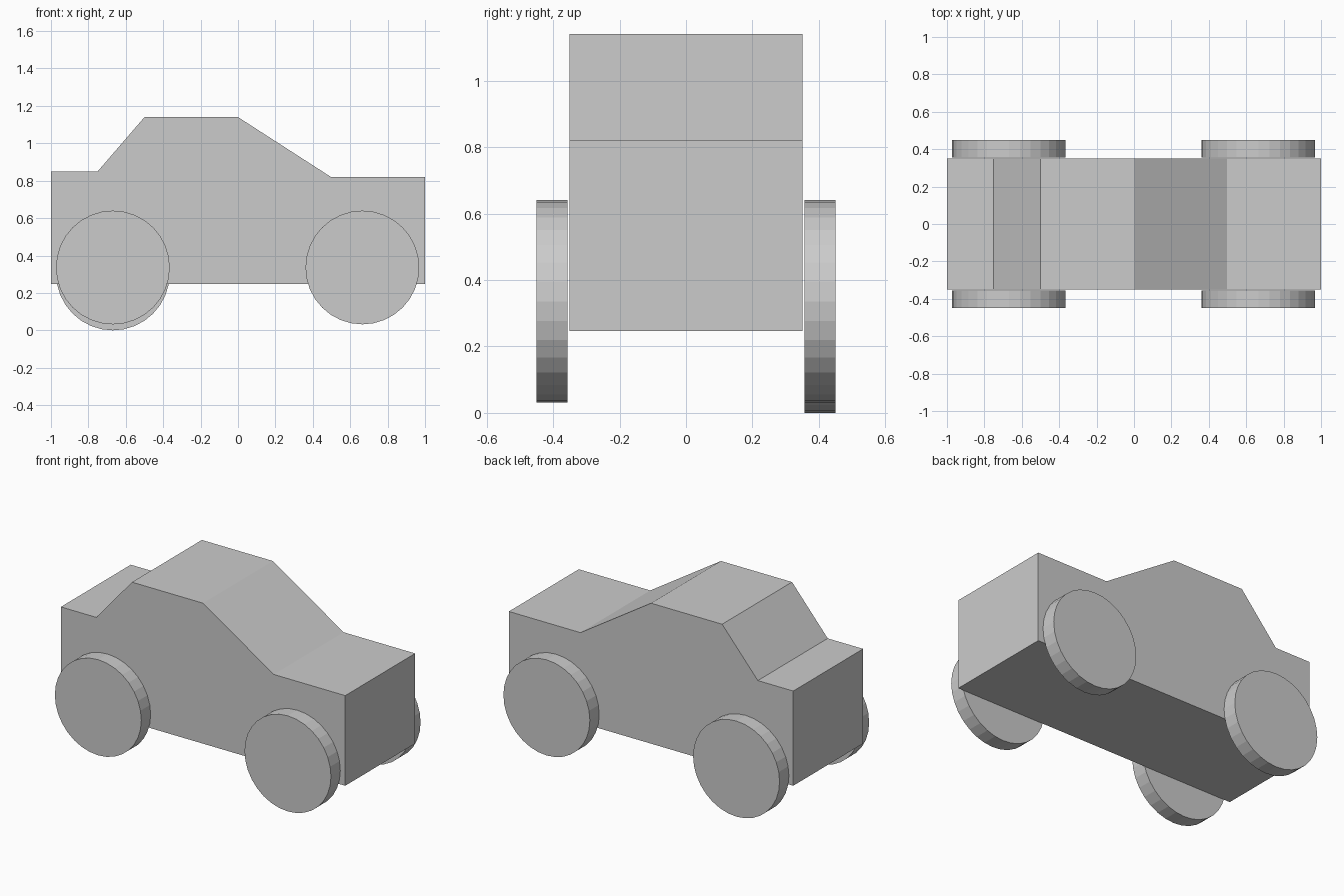
import bpy, bmesh
from math import pi

if "Cube" in bpy.data.objects:
    bpy.data.objects.remove(bpy.data.objects["Cube"])

# Car body: side profile extruded across the width
profile = [(-1, 0.247), (1, 0.247), (1, 0.82), (0.497, 0.82),
           (0, 1.14), (-0.5, 1.14), (-0.751, 0.849), (-1, 0.849)]
half_width = 0.351
bm = bmesh.new()
side = bm.faces.new([bm.verts.new((x, -half_width, z)) for x, z in profile])
extruded = bmesh.ops.extrude_face_region(bm, geom=[side], use_keep_orig=True)
new_verts = [g for g in extruded["geom"] if isinstance(g, bmesh.types.BMVert)]
bmesh.ops.translate(bm, verts=new_verts, vec=(0, 2 * half_width, 0))
bmesh.ops.recalc_face_normals(bm, faces=bm.faces)
mesh = bpy.data.meshes.new("car_body")
bm.to_mesh(mesh)
bm.free()
bpy.context.collection.objects.link(bpy.data.objects.new("car_body", mesh))


def wheel(name, x, y, z):
    bpy.ops.mesh.primitive_cylinder_add(vertices=32, radius=0.304, depth=0.094,
                                        location=(x, y, z), rotation=(pi / 2, 0, 0))
    bpy.context.object.name = name


# Wheels: the far wheel at the low-x end sits slightly lower
for end, x in (("rear", -0.669), ("front", 0.665)):
    for side_name, y in (("near", -0.403), ("far", 0.403)):
        lowered = end == "rear" and side_name == "far"
        wheel(f"{end}_{side_name}_wheel", x, y, 0.304 if lowered else 0.336)
